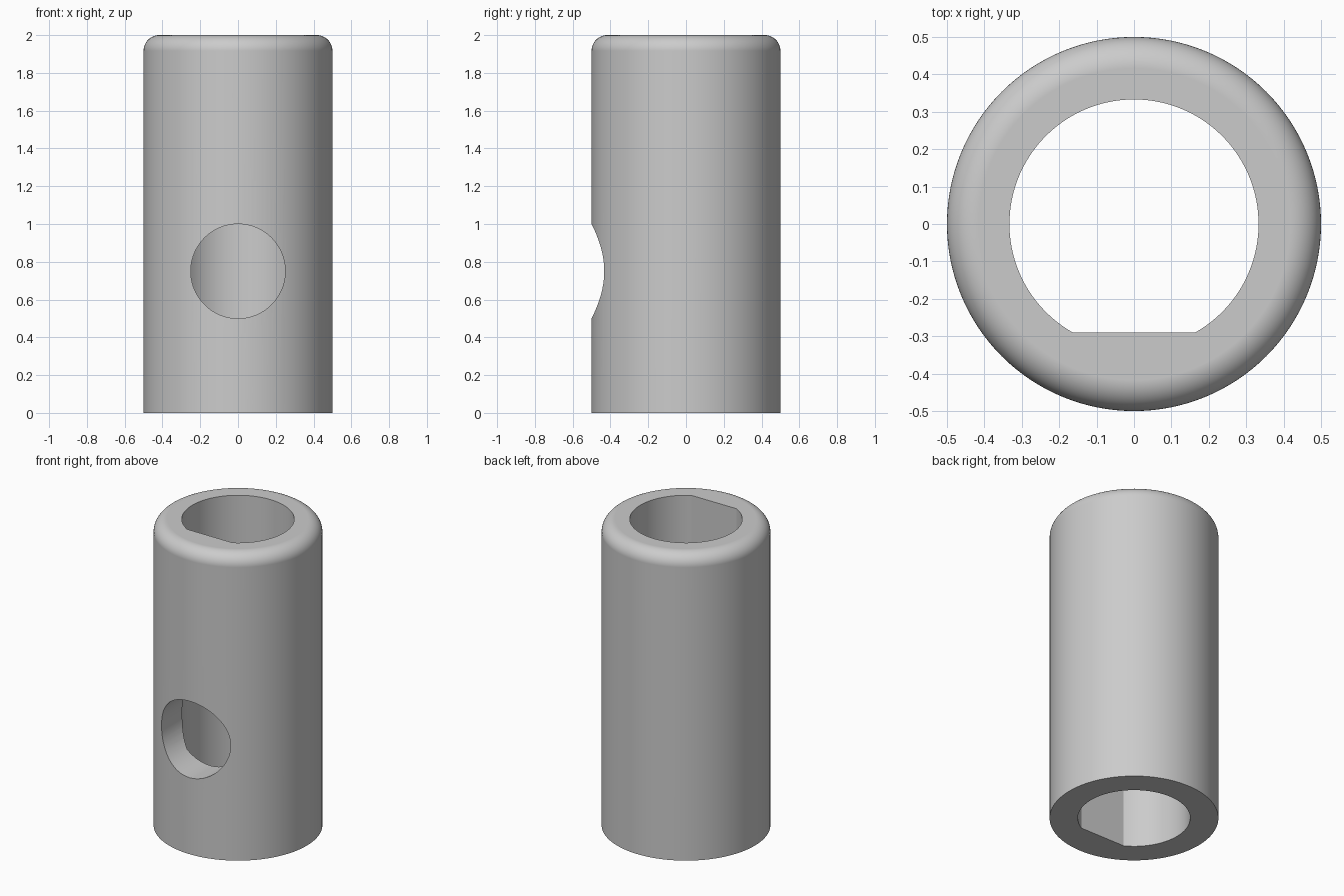
import bpy, bmesh, math
from mathutils import Matrix, Vector

if "Cube" in bpy.data.objects:
    bpy.data.objects.remove(bpy.data.objects["Cube"])

RADIUS, HEIGHT, FILLET = 0.5, 2.0, 0.083
BORE, FLAT_Y = 0.333, -0.29
HOLE, HOLE_Z = 0.25, 0.75
SEGMENTS = 128

metal = bpy.data.materials.new("plain grey")
metal.use_nodes = True
metal.diffuse_color = (0.6, 0.6, 0.6, 1)
metal.node_tree.nodes["Principled BSDF"].inputs["Base Color"].default_value = (0.6, 0.6, 0.6, 1)


def make_object(name, bm):
    bmesh.ops.recalc_face_normals(bm, faces=bm.faces)
    mesh = bpy.data.meshes.new(name)
    bm.to_mesh(mesh)
    bm.free()
    mesh.materials.append(metal)
    obj = bpy.data.objects.new(name, mesh)
    bpy.context.collection.objects.link(obj)
    return obj


def sleeve_body():
    """Solid round bar with a rounded top rim, turned from a profile."""
    bm = bmesh.new()
    profile = [(0, 0), (RADIUS, 0)]
    for i in range(13):
        a = math.pi / 2 * i / 12
        profile.append((RADIUS - FILLET + FILLET * math.cos(a),
                        HEIGHT - FILLET + FILLET * math.sin(a)))
    rings = []
    for r, z in profile[1:]:
        rings.append([bm.verts.new((r * math.cos(t), r * math.sin(t), z))
                      for t in (2 * math.pi * k / SEGMENTS for k in range(SEGMENTS))])
    for low, high in zip(rings, rings[1:]):
        for k in range(SEGMENTS):
            n = (k + 1) % SEGMENTS
            bm.faces.new((low[k], low[n], high[n], high[k]))
    bm.faces.new(rings[0])
    bm.faces.new(rings[-1])
    return make_object("sleeve", bm)


def bore_cutter():
    """D-shaped prism: a circle with its front side cut flat."""
    bm = bmesh.new()
    start = math.asin(FLAT_Y / BORE)
    sweep = math.pi - 2 * start
    outline = [bm.verts.new((BORE * math.cos(start + sweep * i / 96),
                             BORE * math.sin(start + sweep * i / 96), -0.1))
               for i in range(97)]
    face = bm.faces.new(outline)
    grown = bmesh.ops.extrude_face_region(bm, geom=[face])["geom"]
    top = [v for v in grown if isinstance(v, bmesh.types.BMVert)]
    bmesh.ops.translate(bm, verts=top, vec=Vector((0, 0, HEIGHT + 0.2)))
    return make_object("bore_cutter", bm)


def hole_cutter():
    """Round cutter through the front wall only."""
    bm = bmesh.new()
    place = Matrix.Translation((0, -0.4, HOLE_Z)) @ Matrix.Rotation(math.pi / 2, 4, "X")
    bmesh.ops.create_cone(bm, cap_ends=True, segments=96, radius1=HOLE,
                          radius2=HOLE, depth=0.8, matrix=place)
    return make_object("hole_cutter", bm)


# Cut the bore and the front hole out of the body
sleeve = sleeve_body()
cutters = [bore_cutter(), hole_cutter()]
for cutter in cutters:
    cutter.hide_render = True
    cut = sleeve.modifiers.new(cutter.name, "BOOLEAN")
    cut.operation = "DIFFERENCE"
    cut.solver = "EXACT"
    cut.object = cutter

# Bake the cuts and drop the cutters
depsgraph = bpy.context.evaluated_depsgraph_get()
sleeve.data = bpy.data.meshes.new_from_object(sleeve.evaluated_get(depsgraph))
sleeve.data.name = "sleeve"
sleeve.modifiers.clear()
for cutter in cutters:
    bpy.data.objects.remove(cutter)

# Smooth round walls with crisp rims
bpy.ops.object.select_all(action="DESELECT")
sleeve.select_set(True)
bpy.context.view_layer.objects.active = sleeve
bpy.ops.object.shade_smooth_by_angle(angle=math.radians(25))
weighted = sleeve.modifiers.new("even_shading", "WEIGHTED_NORMAL")
weighted.keep_sharp = True
